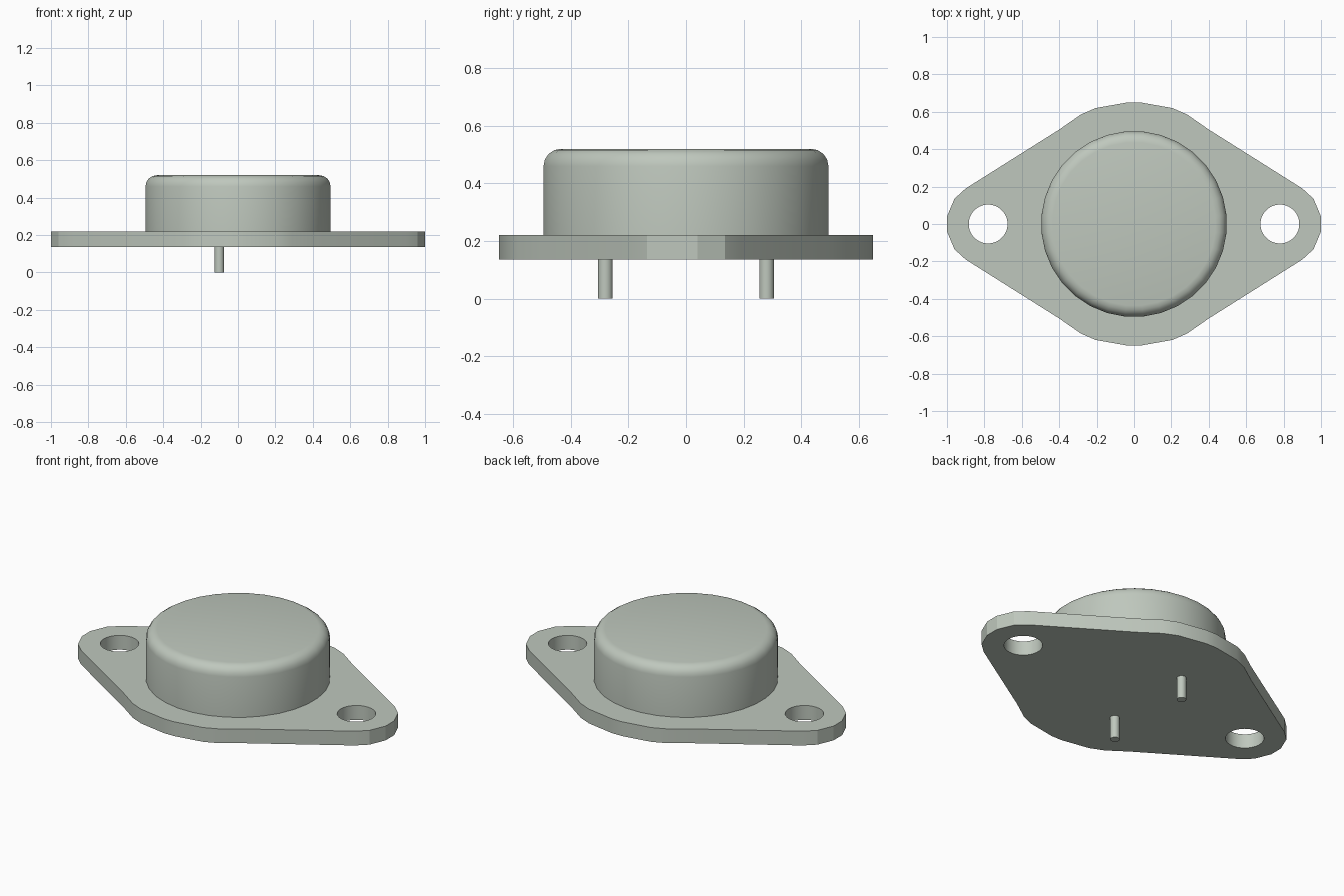
import bpy, bmesh, math

cube = bpy.data.objects.get("Cube")
if cube:
    bpy.data.objects.remove(cube)

# Single metal colour
metal = bpy.data.materials.new("grey_green_metal")
metal.use_nodes = True
COLOUR = (0.52, 0.575, 0.51, 1)
metal.diffuse_color = COLOUR
metal.node_tree.nodes["Principled BSDF"].inputs["Base Color"].default_value = COLOUR

PLATE_BOTTOM, PLATE_TOP = 0.135, 0.22


def finish(name, bm, angle):
    """Turn a bmesh into a shaded, coloured object."""
    bmesh.ops.recalc_face_normals(bm, faces=bm.faces[:])
    mesh = bpy.data.meshes.new(name)
    bm.to_mesh(mesh)
    bm.free()
    mesh.materials.append(metal)
    obj = bpy.data.objects.new(name, mesh)
    bpy.context.collection.objects.link(obj)
    bpy.ops.object.select_all(action='DESELECT')
    obj.select_set(True)
    bpy.context.view_layer.objects.active = obj
    bpy.ops.object.shade_smooth_by_angle(angle=math.radians(angle))
    return obj


def circle(x, y, radius, count):
    """Points of a circle with a flat side facing each axis."""
    step = math.tau / count
    return [(x + radius * math.cos((i + 0.5) * step),
             y + radius * math.sin((i + 0.5) * step)) for i in range(count)]


def lathe(name, profile, count, x=0, y=0):
    """Closed turned solid from (radius, z) rings."""
    bm = bmesh.new()
    rings = [[bm.verts.new((px, py, z)) for px, py in circle(x, y, r, count)]
             for r, z in profile]
    for low, high in zip(rings, rings[1:]):
        for i in range(count):
            j = (i + 1) % count
            bm.faces.new((low[i], low[j], high[j], high[i]))
    bm.faces.new(rings[0][::-1])
    bm.faces.new(rings[-1])
    return finish(name, bm, 35)


# Mounting plate: one quarter of the outline, mirrored to all four
quarter = [(1.0, 0.04), (0.96, 0.135), (0.9, 0.19), (0.4, 0.505),
           (0.285, 0.585), (0.205, 0.62), (0.035, 0.65)]
half = quarter + [(-x, y) for x, y in reversed(quarter)]
outline = half + [(x, -y) for x, y in reversed(half)]

bm = bmesh.new()
for loop in (outline, circle(-0.78, 0, 0.104, 32), circle(0.78, 0, 0.104, 32)):
    verts = [bm.verts.new((x, y, PLATE_BOTTOM)) for x, y in loop]
    for a, b in zip(verts, verts[1:] + verts[:1]):
        bm.edges.new((a, b))
bmesh.ops.triangle_fill(bm, use_beauty=True, edges=bm.edges[:], normal=(0, 0, 1))
base = bm.faces[:]
extruded = bmesh.ops.extrude_face_region(bm, geom=base, use_keep_orig=True)["geom"]
bmesh.ops.translate(bm, vec=(0, 0, PLATE_TOP - PLATE_BOTTOM),
                    verts=[g for g in extruded if isinstance(g, bmesh.types.BMVert)])
finish("mounting_plate", bm, 20)

# Round can with a rolled upper edge
EDGE = 0.06
can_profile = [(0.497, PLATE_TOP - 0.01)]
can_profile += [(0.497 - EDGE + EDGE * math.cos(a), 0.52 - EDGE + EDGE * math.sin(a))
                for a in (math.radians(22.5 * i) for i in range(5))]
lathe("can", can_profile, 32)

# Two contact pins below the plate
for name, y in (("front_pin", -0.28), ("back_pin", 0.28)):
    lathe(name, [(0.026, 0), (0.026, PLATE_BOTTOM + 0.01)], 16, -0.1, y)
